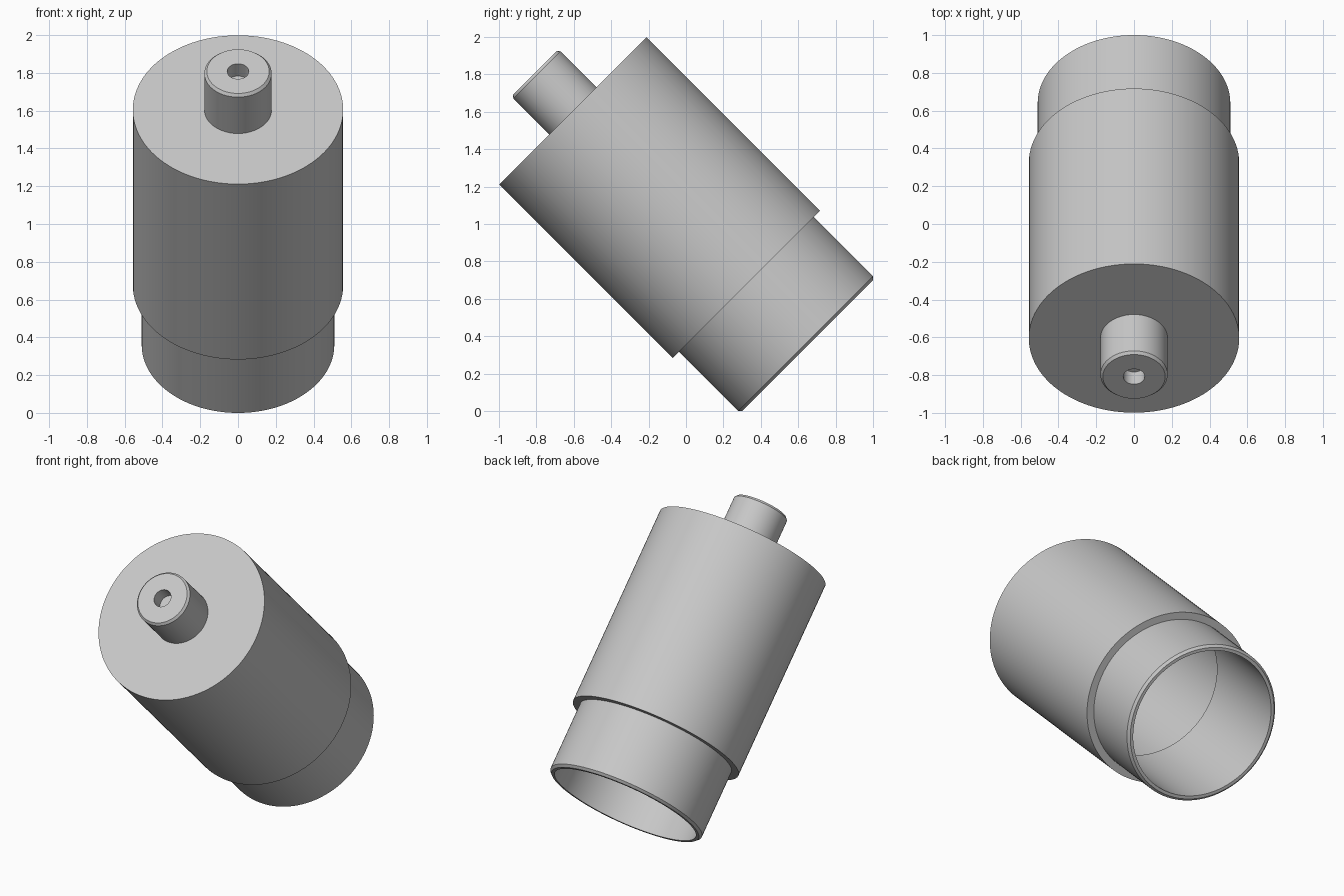
import bpy
import bmesh
import math
from mathutils import Matrix, Vector

if "Cube" in bpy.data.objects:
    bpy.data.objects.remove(bpy.data.objects["Cube"], do_unlink=True)

SEGMENTS = 96
# Local z is the canister axis, with its origin at the centre of the flat top
TILT = Matrix.Translation((0, -0.605, 1.605)) @ Matrix.Rotation(math.radians(45), 4, "X")

grey = bpy.data.materials.new("plain_grey")
grey.use_nodes = True
colour = (0.58, 0.58, 0.58, 1)
grey.diffuse_color = colour
grey.node_tree.nodes["Principled BSDF"].inputs["Base Color"].default_value = colour


def lathe(name, profile):
    """Revolve a (radius, height) outline around the tilted axis."""
    bm = bmesh.new()
    verts = [bm.verts.new((r, 0, h)) for r, h in profile]
    edges = [bm.edges.new(pair) for pair in zip(verts, verts[1:])]
    bmesh.ops.spin(bm, geom=verts + edges, cent=(0, 0, 0), axis=(0, 0, 1),
                   angle=math.tau, steps=SEGMENTS)
    bmesh.ops.remove_doubles(bm, verts=bm.verts, dist=0.0001)
    bmesh.ops.recalc_face_normals(bm, faces=bm.faces)
    bm.transform(TILT)
    mesh = bpy.data.meshes.new(name)
    bm.to_mesh(mesh)
    bm.free()
    mesh.materials.append(grey)
    obj = bpy.data.objects.new(name, mesh)
    bpy.context.collection.objects.link(obj)
    bpy.ops.object.select_all(action="DESELECT")
    obj.select_set(True)
    bpy.context.view_layer.objects.active = obj
    bpy.ops.object.shade_smooth_by_angle(angle=math.radians(25))
    return obj


# Hollow body: wide sleeve, shoulder, chamfered collar and stepped bore
lathe("canister_body", [
    (0, 0), (0.557, 0), (0.557, -1.313), (0.51, -1.313),
    (0.51, -1.76), (0.495, -1.775), (0.475, -1.775),
    (0.475, -1.045), (0.51, -1.045), (0.51, -0.045), (0, -0.045),
])

# Top nozzle with a chamfered rim and a small blind hole
lathe("top_nozzle", [
    (0, -0.02), (0.178, -0.02), (0.178, 0.272), (0.165, 0.287),
    (0.057, 0.287), (0.057, 0.195), (0, 0.195),
])
